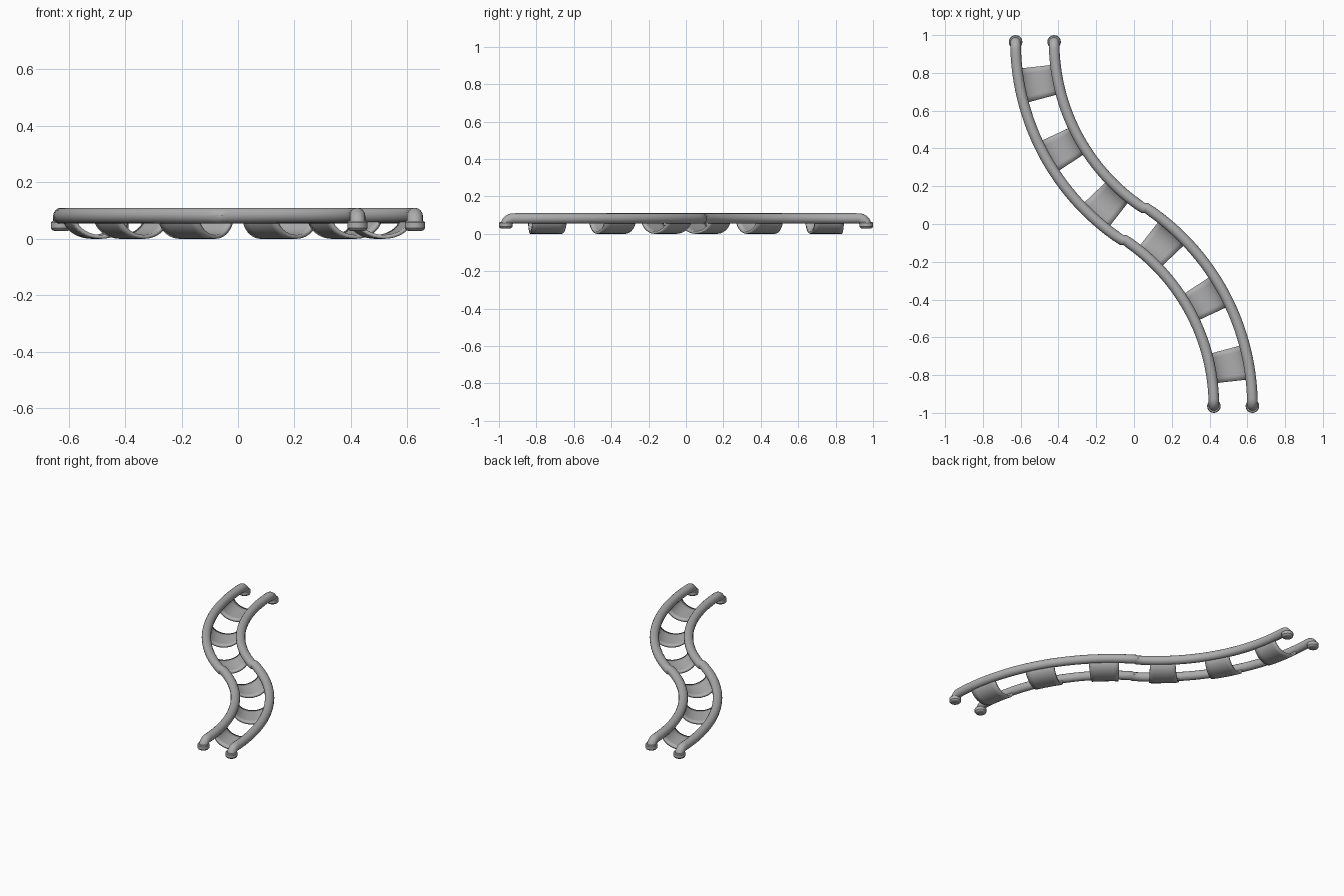
import bpy, bmesh
from math import sin, cos, pi, radians, asin
from mathutils import Vector

cube = bpy.data.objects.get("Cube")
if cube:
    bpy.data.objects.remove(cube)

BEND = 1.158            # radius of the centre line of each half
SWEEP = radians(56.4)   # angle covered by each half
END_X, END_Y = 0.525, 0.964
HALF_GAP = 0.102        # centre line to rail
TUBE, RAIL_Z, ELBOW = 0.028, 0.082, 0.04

grey = bpy.data.materials.new("metal grey")
grey.use_nodes = True
colour = (0.42, 0.42, 0.42, 1)
grey.diffuse_color = colour
grey.node_tree.nodes["Principled BSDF"].inputs["Base Color"].default_value = colour


def on_bend(angle, offset, z):
    """Point on the back half; offset is positive toward the outside."""
    r = BEND + offset
    return Vector((BEND - END_X - r * cos(angle), END_Y - r * sin(angle), z))


def turned(p):
    """Half turn about the vertical axis."""
    return Vector((-p.x, -p.y, p.z))


def finish(obj):
    obj.data.materials.clear()
    obj.data.materials.append(grey)
    bpy.ops.object.select_all(action='DESELECT')
    obj.select_set(True)
    bpy.context.view_layer.objects.active = obj
    if obj.type == 'CURVE':
        bpy.ops.object.convert(target='MESH')
    bpy.ops.object.shade_smooth_by_angle(angle=radians(35))


def half_rail(offset):
    """Down-turned end followed by the bend."""
    x = -END_X - offset
    pts = [Vector((x, END_Y - ELBOW + ELBOW * cos(t), RAIL_Z - ELBOW + ELBOW * sin(t)))
           for t in [pi / 2 * i / 8 for i in range(8)]]
    start = asin(ELBOW / (BEND + offset))
    steps = 28
    pts += [on_bend(start + (SWEEP - start) * i / steps, offset, RAIL_Z)
            for i in range(steps + 1)]
    return pts


# Two tubular rails
for name, offset in (("left_rail", -HALF_GAP), ("right_rail", HALF_GAP)):
    path = half_rail(offset) + [turned(p) for p in reversed(half_rail(-offset))]
    curve = bpy.data.curves.new(name, 'CURVE')
    curve.dimensions = '3D'
    curve.twist_mode = 'MINIMUM'
    curve.bevel_depth = TUBE
    curve.bevel_resolution = 6
    curve.use_fill_caps = True
    spline = curve.splines.new('POLY')
    spline.points.add(len(path) - 1)
    for point, p in zip(spline.points, path):
        point.co = (*p, 1)
    rail = bpy.data.objects.new(name, curve)
    bpy.context.collection.objects.link(rail)
    finish(rail)


def lathe(name, profile, x, y, sides=24):
    """Turned solid from (radius, height) pairs, closed at both ends."""
    bm = bmesh.new()
    rings = [[bm.verts.new((x + r * cos(2 * pi * i / sides), y + r * sin(2 * pi * i / sides), z))
              for i in range(sides)] for r, z in profile]
    for low, high in zip(rings, rings[1:]):
        for i in range(sides):
            j = (i + 1) % sides
            bm.faces.new((low[i], low[j], high[j], high[i]))
    bm.faces.new(rings[0][::-1])
    bm.faces.new(rings[-1])
    add_mesh(name, bm)


def add_mesh(name, bm, thickness=0):
    mesh = bpy.data.meshes.new(name)
    bmesh.ops.recalc_face_normals(bm, faces=bm.faces)
    bm.to_mesh(mesh)
    bm.free()
    obj = bpy.data.objects.new(name, mesh)
    bpy.context.collection.objects.link(obj)
    if thickness:
        mod = obj.modifiers.new("thickness", 'SOLIDIFY')
        mod.thickness = thickness
        mod.offset = 0
    finish(obj)


# Foot collars under the four rail ends
for end, side in ((1, "back"), (-1, "front")):
    for offset in (-HALF_GAP, HALF_GAP):
        hand = "left" if end * offset < 0 else "right"
        lathe(f"{side}_{hand}_foot",
              [(0.024, 0.028), (0.031, 0.031), (0.036, 0.038), (0.036, 0.058), (0.032, 0.063)],
              -end * (END_X + offset), end * END_Y)

# Curved trough panels slung between the rails
WALL = 0.014
for n, start in enumerate((6.5, 25, 43.5)):
    for flip, side in ((False, "back"), (True, "front")):
        bm = bmesh.new()
        across, along = 24, 6
        grid = []
        for j in range(along + 1):
            angle = radians(start + 8.5 * j / along)
            row = []
            for i in range(across + 1):
                t = pi * i / across
                p = on_bend(angle, HALF_GAP * cos(t) * 0.97, RAIL_Z - (RAIL_Z - WALL / 2) * sin(t))
                row.append(bm.verts.new(turned(p) if flip else p))
            grid.append(row)
        for a, b in zip(grid, grid[1:]):
            for i in range(across):
                bm.faces.new((a[i], a[i + 1], b[i + 1], b[i]))
        add_mesh(f"{side}_trough_panel_{n + 1}", bm, WALL)
